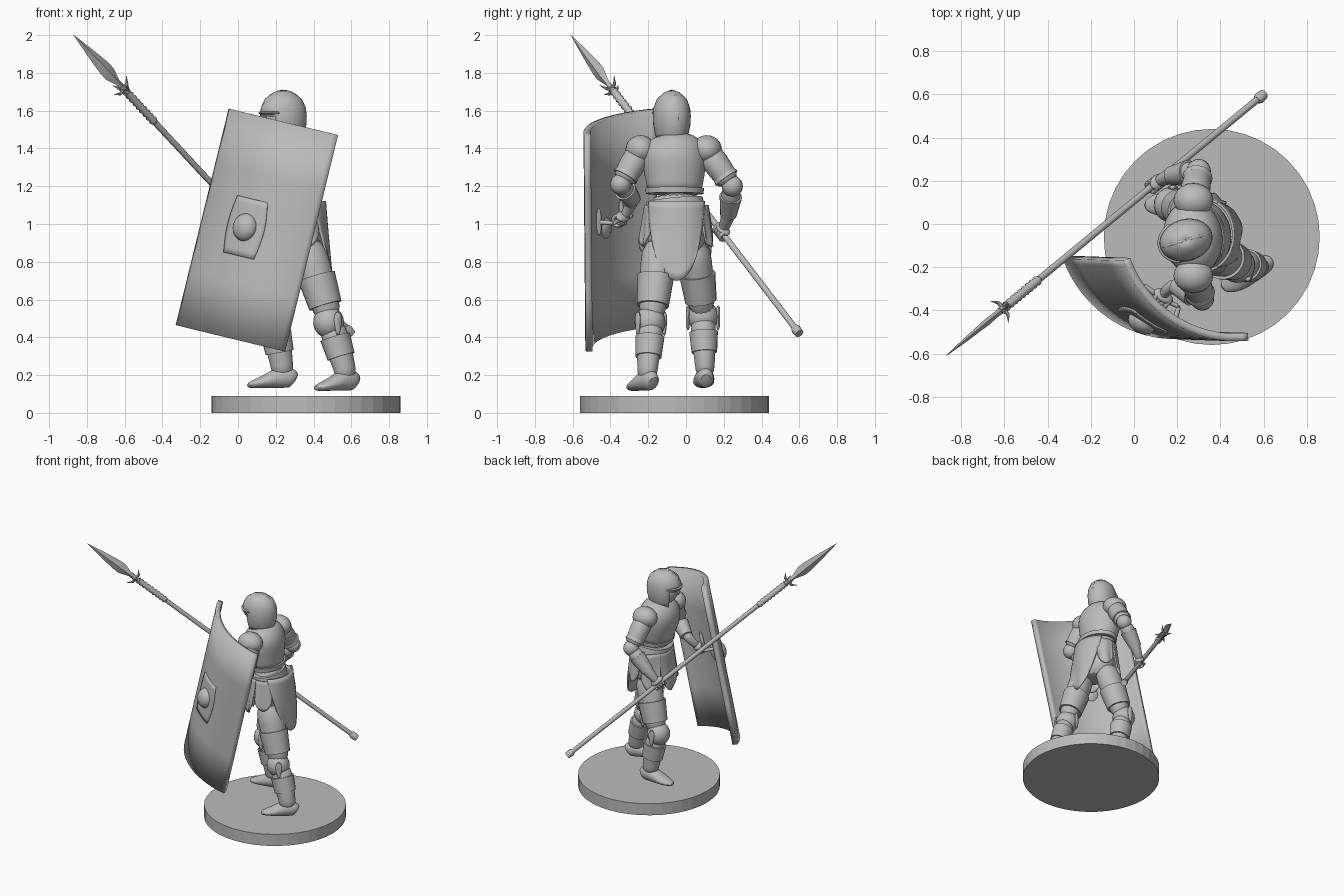
import bpy, bmesh, math
from math import sin, cos, pi
from mathutils import Vector as V, Matrix

cube = bpy.data.objects.get("Cube")
if cube:
    bpy.data.objects.remove(cube, do_unlink=True)

grey = bpy.data.materials.new("plain_grey")
grey.use_nodes = True
grey.diffuse_color = (0.5, 0.5, 0.5, 1)
grey.node_tree.nodes["Principled BSDF"].inputs["Base Color"].default_value = (0.5, 0.5, 0.5, 1)


def finish(name, bm, subdiv=0, thick=0, angle=40):
    bmesh.ops.recalc_face_normals(bm, faces=bm.faces)
    mesh = bpy.data.meshes.new(name)
    bm.to_mesh(mesh)
    bm.free()
    ob = bpy.data.objects.new(name, mesh)
    bpy.context.collection.objects.link(ob)
    mesh.materials.append(grey)
    if thick:
        mod = ob.modifiers.new("thickness", "SOLIDIFY")
        mod.thickness, mod.offset = thick, 0
    if subdiv:
        ob.modifiers.new("round", "SUBSURF").levels = subdiv
        ob.modifiers["round"].render_levels = subdiv
    bpy.ops.object.select_all(action="DESELECT")
    ob.select_set(True)
    bpy.context.view_layer.objects.active = ob
    bpy.ops.object.shade_smooth_by_angle(angle=math.radians(angle))
    return ob


def tube(name, rings, side=(0, 1, 0), segs=14, subdiv=1, angle=40):
    """Loft ellipses (point, radius along side, other radius) along a path."""
    bm, loops = bmesh.new(), []
    pts = [V(r[0]) for r in rings]
    for i, (p, ra, rb) in enumerate(rings):
        t = (pts[min(i + 1, len(pts) - 1)] - pts[max(i - 1, 0)]).normalized()
        u = V(side)
        u = (u - u.dot(t) * t).normalized()
        w = t.cross(u)
        loops.append([bm.verts.new(pts[i] + u * ra * cos(2 * pi * k / segs) + w * rb * sin(2 * pi * k / segs))
                      for k in range(segs)])
    for a, b in zip(loops, loops[1:]):
        for k in range(segs):
            bm.faces.new((a[k], a[(k + 1) % segs], b[(k + 1) % segs], b[k]))
    bm.faces.new(loops[0])
    bm.faces.new(loops[-1])
    return finish(name, bm, subdiv, angle=angle)


def sheet(name, func, nu, nv, thick, keep=lambda p: True):
    """Thin curved plate; func maps u, v in -1..1 and 0..1 to a point."""
    bm = bmesh.new()
    g = [[bm.verts.new(func(2 * i / nu - 1, j / nv)) for i in range(nu + 1)] for j in range(nv + 1)]
    for j in range(nv):
        for i in range(nu):
            q = (g[j][i], g[j][i + 1], g[j + 1][i + 1], g[j + 1][i])
            if keep(sum((v.co for v in q), V()) / 4):
                bm.faces.new(q)
    bmesh.ops.remove_doubles(bm, verts=bm.verts, dist=0.0001)
    return finish(name, bm, thick=thick)


def ball(name, centre, radii, basis=Matrix()):
    bm = bmesh.new()
    bmesh.ops.create_uvsphere(bm, u_segments=20, v_segments=12, radius=1)
    bm.transform(Matrix.Translation(centre) @ basis @ Matrix.Diagonal((*radii, 1)))
    return finish(name, bm)


def grip(name, centre, axis, side):
    """Four curled fingers and a palm around a bar."""
    centre, axis = V(centre), V(axis).normalized()
    u = V(side)
    u = (u - u.dot(axis) * axis).normalized()
    w = axis.cross(u)
    for i in range(4):
        c = centre + axis * (i - 1.5) * 0.021
        tube(f"{name}_finger_{i + 1}", [(c + u * 0.03 * cos(a) + w * 0.03 * sin(a), 0.012, 0.012)
             for a in [k * 0.75 for k in range(7)]], axis, 8, 1)
    ball(f"{name}_palm", centre + u * 0.022, (0.022, 0.034, 0.05), Matrix((u, w, axis)).transposed().to_4x4())


# Round base
bm = bmesh.new()
bmesh.ops.create_cone(bm, cap_ends=True, segments=40, radius1=0.5, radius2=0.5, depth=0.09,
                      matrix=Matrix.Translation((0.36, -0.06, 0.045)))
finish("base_disc", bm, angle=5)

# Spear: shaft, binding, blade, barbs and butt
tip, butt = V((-0.87, -0.61, 2.0)), V((0.6, 0.6, 0.42))
along = (butt - tip).normalized()
at = lambda t: tip.lerp(butt, t)
up = (V((0, 0, 1)) - along.z * along).normalized()
tube("spear_shaft", [(at(0.17), 0.016, 0.016), (at(0.99), 0.016, 0.016)], up, 12, 0)
tube("spear_binding", [(at(0.19 + 0.006 * i), r, r) for i, r in enumerate([0.024, 0.018] * 9)], up, 12, 0, 80)
tube("spear_butt", [(at(0.978), 0.018, 0.018), (at(0.985), 0.026, 0.026), (at(1), 0.024, 0.024)], up, 12, 0)
tube("spear_blade", [(at(0), 0.001, 0.001), (at(0.06), 0.024, 0.01), (at(0.11), 0.04, 0.014),
                     (at(0.13), 0.04, 0.016), (at(0.16), 0.016, 0.014), (at(0.185), 0.02, 0.02)], up, 4, 0, 20)
for i in range(4):
    out = Matrix.Rotation(i * pi / 2, 3, along) @ up
    c = at(0.18)
    tube(f"spear_barb_{i + 1}", [(c, 0.014, 0.012), (c + out * 0.035, 0.009, 0.008),
                                 (c + out * 0.065 - along * 0.03, 0.001, 0.001)], along, 8, 0)

# Curved shield in its own frame: chord, long axis, outward normal
chord = V((0.58, -0.37, -0.14)).normalized()
tall = V((0.28, -0.01, 1.145)).normalized()
normal = chord.cross(tall).normalized()
apex = V((0.1, -0.35, 0.968)) + normal * 0.12
R = 0.573


def on_shield(s, v, depth=0):
    a = s / R
    r = R + depth
    return apex + chord * r * sin(a) + tall * v + normal * (r * cos(a) - R)


sheet("shield", lambda u, v: on_shield(u * 0.378, (v - 0.5) * 1.18, -0.018), 28, 4, 0.036)
sheet("shield_boss_plate", lambda u, v: on_shield(u * (0.095 + 0.02 * sin(pi * v)), (v - 0.5) * 0.31, 0.001), 10, 10, 0.012)
frame = Matrix((chord, tall, normal)).transposed().to_4x4()
ball("shield_boss", on_shield(0, 0), (0.07, 0.075, 0.055), frame)
for n, s in (("left", -0.12), ("right", 0.13)):
    tube(f"handle_bracket_{n}", [(on_shield(s, v, -0.05), 0.014, 0.014) for v in (-0.02, 0.06, 0.14)], chord, 10)
    tube(f"handle_post_{n}", [(on_shield(s, 0.06, d), 0.013, 0.013) for d in (-0.03, -0.08, -0.14)], tall, 10)
tube("handle_bar", [(on_shield(s, 0.06, -0.13), 0.013, 0.013) for s in (-0.14, 0, 0.15)], tall, 10)

# Torso: cuirass, belt and hips
side = (0.12, -1, 0)
tube("cuirass", [((0.295, -0.06, 1.16), 0.15, 0.115), ((0.29, -0.06, 1.2), 0.148, 0.115),
                 ((0.275, -0.06, 1.3), 0.172, 0.14), ((0.27, -0.065, 1.38), 0.178, 0.145),
                 ((0.27, -0.065, 1.44), 0.15, 0.115), ((0.265, -0.07, 1.48), 0.08, 0.075)], side, 20)
tube("cuirass_rim", [((0.297, -0.06, 1.16), 0.153, 0.118), ((0.295, -0.06, 1.19), 0.157, 0.122)], side, 24, 0)
tube("belt", [((0.305, -0.055, 1.08), 0.156, 0.122), ((0.3, -0.06, 1.13), 0.15, 0.117)], side, 24, 0)
tube("hips", [((0.34, -0.05, 0.82), 0.1, 0.09), ((0.335, -0.05, 0.9), 0.165, 0.125),
              ((0.32, -0.05, 1.02), 0.158, 0.125), ((0.3, -0.06, 1.18), 0.138, 0.105)], side, 20)
tube("neck", [((0.265, -0.07, 1.44), 0.07, 0.07), ((0.25, -0.075, 1.54), 0.06, 0.06)], side, 14)


# Hanging cloth and hip plates around the waist
def flap(name, facing, width, narrow, top, length, flare):
    def point(u, v):
        a = facing + u * width * (1 - narrow * v)
        r = 1 + flare * v + 0.04 * v * sin(5 * u + facing)
        return V((0.325 + 0.135 * r * cos(a), -0.05 + 0.165 * r * sin(a), top - length * v * (1 - 0.3 * u * u)))
    sheet(name, point, 14, 10, 0.012)


flap("back_cloth", 0, 1.1, 0.5, 1.12, 0.42, 0.25)
flap("front_cloth", pi, 0.6, 0.3, 1.1, 0.3, 0.2)
for n, sgn in (("left", -1), ("right", 1)):
    flap(f"hip_plate_back_{n}", sgn * 1.25, 0.45, 0.15, 1.1, 0.22, 0.15)
    flap(f"hip_plate_front_{n}", sgn * 2.2, 0.5, 0.2, 1.1, 0.27, 0.2)

# Head, face and open-faced helmet
fwd = V((-0.96, -0.28, 0))
across = V((-0.28, 0.96, 0))
head = V((0.24, -0.075, 1.56))
turn = Matrix((fwd, across, V((0, 0, 1)))).transposed().to_4x4()
ball("face", head + V((0, 0, -0.01)), (0.1, 0.072, 0.105), turn)
tube("nose", [(head + fwd * 0.09 + V((0, 0, 0.04)), 0.01, 0.01), (head + fwd * 0.115 + V((0, 0, -0.025)), 0.016, 0.014),
              (head + fwd * 0.09 + V((0, 0, -0.04)), 0.012, 0.01)], across, 8)
profile = [(0.002, 0.145), (0.04, 0.132), (0.078, 0.1), (0.096, 0.055), (0.1, 0.01),
           (0.098, -0.035), (0.088, -0.08), (0.076, -0.115)]


def dome(u, v):
    r, z = profile[round(v * 7)]
    a = u * pi
    return head + fwd * (r * 1.2 * cos(a)) + across * (r * 0.92 * sin(a)) + V((0, 0, z))


def helmet_part(p):
    d = p - head
    ang = abs(math.atan2(d.dot(across), d.dot(fwd)))
    return d.z > 0.02 or ang > 0.85 and (ang < 1.6 or d.z > -0.1)


sheet("helmet", dome, 32, 7, 0.012, helmet_part)
tube("helmet_brow", [(head + fwd * 0.124 * cos(a) + across * 0.096 * sin(a) + V((0, 0, 0.028)), 0.008, 0.011)
                     for a in [k * 0.2 - 1.2 for k in range(13)]], (0, 0, 1), 8)
tube("helmet_ridge", [(head + fwd * r * 1.2 + V((0, 0, z + 0.004)), 0.008, 0.008)
                      for r, z in profile[3:0:-1] + [(0, 0.143)] + [(-r, z) for r, z in profile[1:6]]], across, 8)


# Arms: shoulder plate, sleeve, forearm with cuff, and gripping hand
def arm(n, shoulder, elbow, wrist, hand, bar):
    s, e, w = V(shoulder), V(elbow), V(wrist)
    ball(f"shoulder_plate_{n}", s + V((0, 0, 0.005)), (0.092, 0.08, 0.075))
    tube(f"sleeve_{n}", [(s, 0.07, 0.07), (s.lerp(e, 0.35), 0.074, 0.074), (s.lerp(e, 0.75), 0.064, 0.064),
                         (s.lerp(e, 0.9), 0.062, 0.062)], (1, 0, 0))
    tube(f"sleeve_hem_{n}", [(s.lerp(e, 0.68), 0.064, 0.064), (s.lerp(e, 0.78), 0.07, 0.07)], (1, 0, 0), 16, 0)
    ball(f"elbow_{n}", e, (0.056, 0.056, 0.056))
    tube(f"forearm_{n}", [(e, 0.052, 0.052), (e.lerp(w, 0.35), 0.055, 0.055), (w, 0.034, 0.034),
                          (V(hand), 0.028, 0.028)], (0, 0, 1))
    tube(f"cuff_{n}", [(e.lerp(w, 0.3), 0.06, 0.06), (e.lerp(w, 0.85), 0.044, 0.044)], (0, 0, 1), 14, 0)
    grip(f"hand_{n}", hand, bar, w - V(hand))


arm("right", (0.275, 0.11, 1.39), (0.3, 0.245, 1.2), (0.15, 0.22, 1.02), at(0.66), along)
arm("left", (0.275, -0.24, 1.39), (0.315, -0.345, 1.21), (0.17, -0.27, 1.11), on_shield(0.01, 0.06, -0.13), chord)


# Legs: thigh, knee guard, shin guard and boot
def leg(n, hip, knee, ankle, toe):
    h, k, a, t = V(hip), V(knee), V(ankle), V(toe)
    d = (t - a)
    d.z = 0
    d.normalize()
    x = V((-d.y, d.x, 0))
    tube(f"thigh_{n}", [(h, 0.085, 0.095), (h.lerp(k, 0.3), 0.092, 0.1), (h.lerp(k, 0.7), 0.078, 0.085), (k, 0.066, 0.07)], x)
    tube(f"thigh_guard_{n}", [(h.lerp(k, 0.45), 0.096, 0.102), (h.lerp(k, 0.8), 0.084, 0.09)], x, 18, 0)
    ball(f"knee_guard_{n}", k + d * 0.012, (0.082, 0.082, 0.085), Matrix((d, x, V((0, 0, 1)))).transposed().to_4x4())
    for sgn in (-1, 1):
        tube(f"knee_wing_{n}_{'inner' if sgn > 0 else 'outer'}",
             [(k + x * sgn * 0.08 + V((0, 0, z)), r, 0.012) for z, r in ((0.06, 0.008), (0.02, 0.035), (-0.08, 0.004))], d, 10)
    tube(f"shin_{n}", [(k, 0.066, 0.066), (k.lerp(a, 0.3), 0.07, 0.078), (k.lerp(a, 0.65), 0.062, 0.07),
                       (a, 0.052, 0.06), (a - V((0, 0, 0.04)), 0.05, 0.06)], x)
    tube(f"boot_cuff_{n}", [(k.lerp(a, 0.3), 0.076, 0.082), (k.lerp(a, 0.7), 0.068, 0.076)], x, 18, 0)
    floor = t.z
    along_foot = [(-0.07, 0.03, 0.04), (-0.05, 0.046, 0.058), (0.02, 0.052, 0.06), (0.08, 0.06, 0.038),
                  (0.14, 0.052, 0.025), (0.19, 0.022, 0.013)]
    tube(f"boot_{n}", [(V((a.x, a.y, floor + r)) + d * s, w, r) for s, w, r in along_foot], x)


leg("right", (0.31, 0.035, 0.92), (0.185, 0.09, 0.51), (0.235, 0.1, 0.24), (0.04, 0.085, 0.13))
leg("left", (0.355, -0.14, 0.92), (0.49, -0.185, 0.48), (0.57, -0.205, 0.22), (0.4, -0.3, 0.115))
